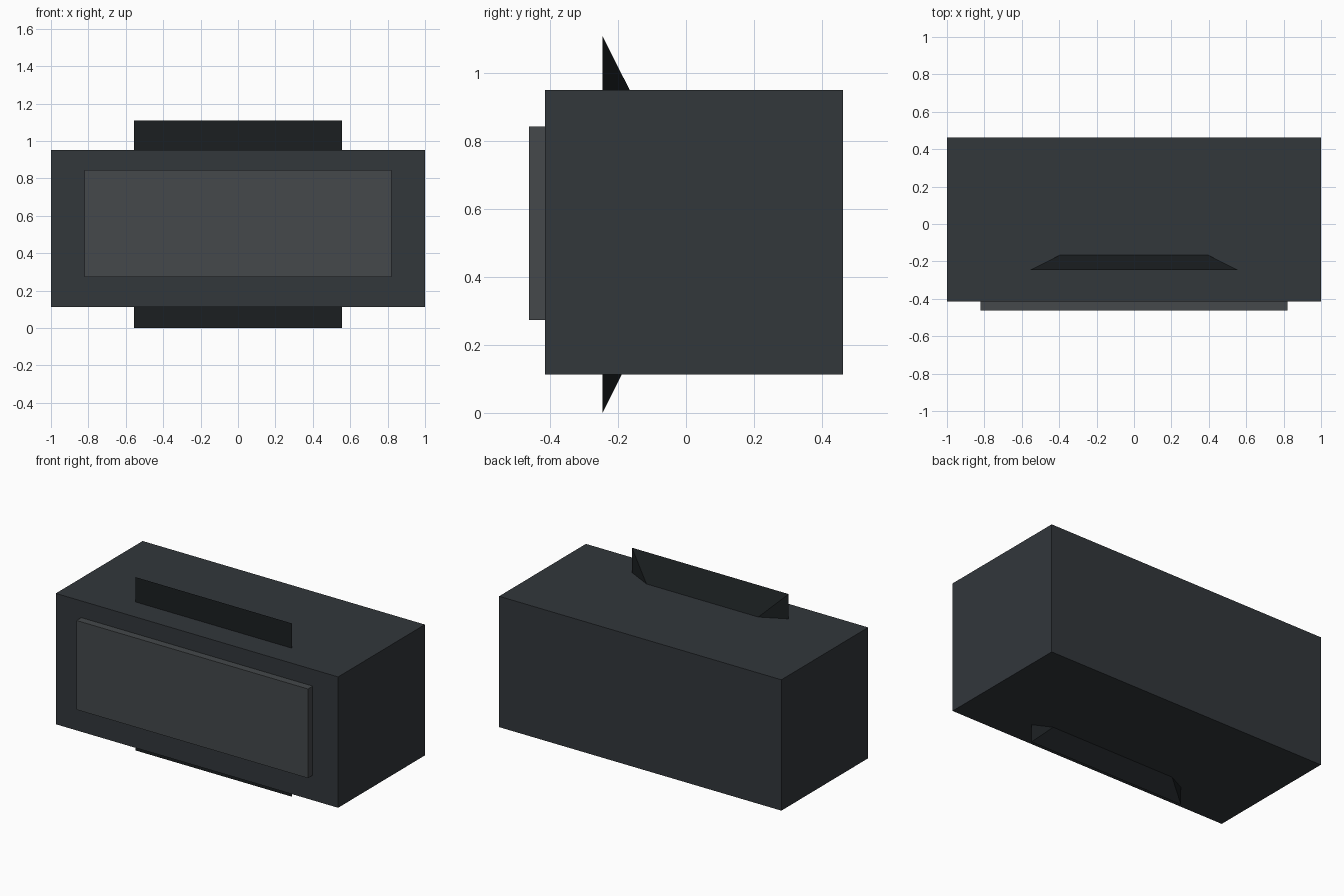
import bpy, math
from mathutils import Matrix

if "Cube" in bpy.data.objects:
    bpy.data.objects.remove(bpy.data.objects["Cube"])


def colour(ob, name, rgb):
    mat = bpy.data.materials.new(name)
    mat.diffuse_color = (*rgb, 1)
    mat.use_nodes = True
    mat.node_tree.nodes["Principled BSDF"].inputs["Base Color"].default_value = mat.diffuse_color
    ob.data.materials.append(mat)


def box(name, x, y, z):
    bpy.ops.mesh.primitive_cube_add(size=1)
    ob = bpy.context.object
    ob.name = name
    size = [b - a for a, b in (x, y, z)]
    mid = [(a + b) / 2 for a, b in (x, y, z)]
    ob.data.transform(Matrix.Translation(mid) @ Matrix.Diagonal((*size, 1)))
    return ob


# main housing
body = box("housing", (-1, 1), (-0.415, 0.463), (0.113, 0.951))
colour(body, "housing_grey", (0.032, 0.038, 0.044))

# raised front panel
panel = box("front_panel", (-0.82, 0.82), (-0.463, -0.415), (0.273, 0.844))
colour(panel, "panel_grey", (0.058, 0.065, 0.070))

# square pyramid inside the housing, its wide base poking out above and below
half, depth, base_y = 0.555, 0.28, -0.246
bpy.ops.mesh.primitive_cone_add(vertices=4, radius1=half * math.sqrt(2), radius2=0, depth=depth)
fin = bpy.context.object
fin.name = "inner_pyramid"
fin.data.transform(Matrix.Translation((0, base_y + depth / 2, half))
                   @ Matrix.Rotation(-math.pi / 2, 4, 'X')
                   @ Matrix.Rotation(math.pi / 4, 4, 'Z'))
colour(fin, "pyramid_black", (0.011, 0.0137, 0.0152))
